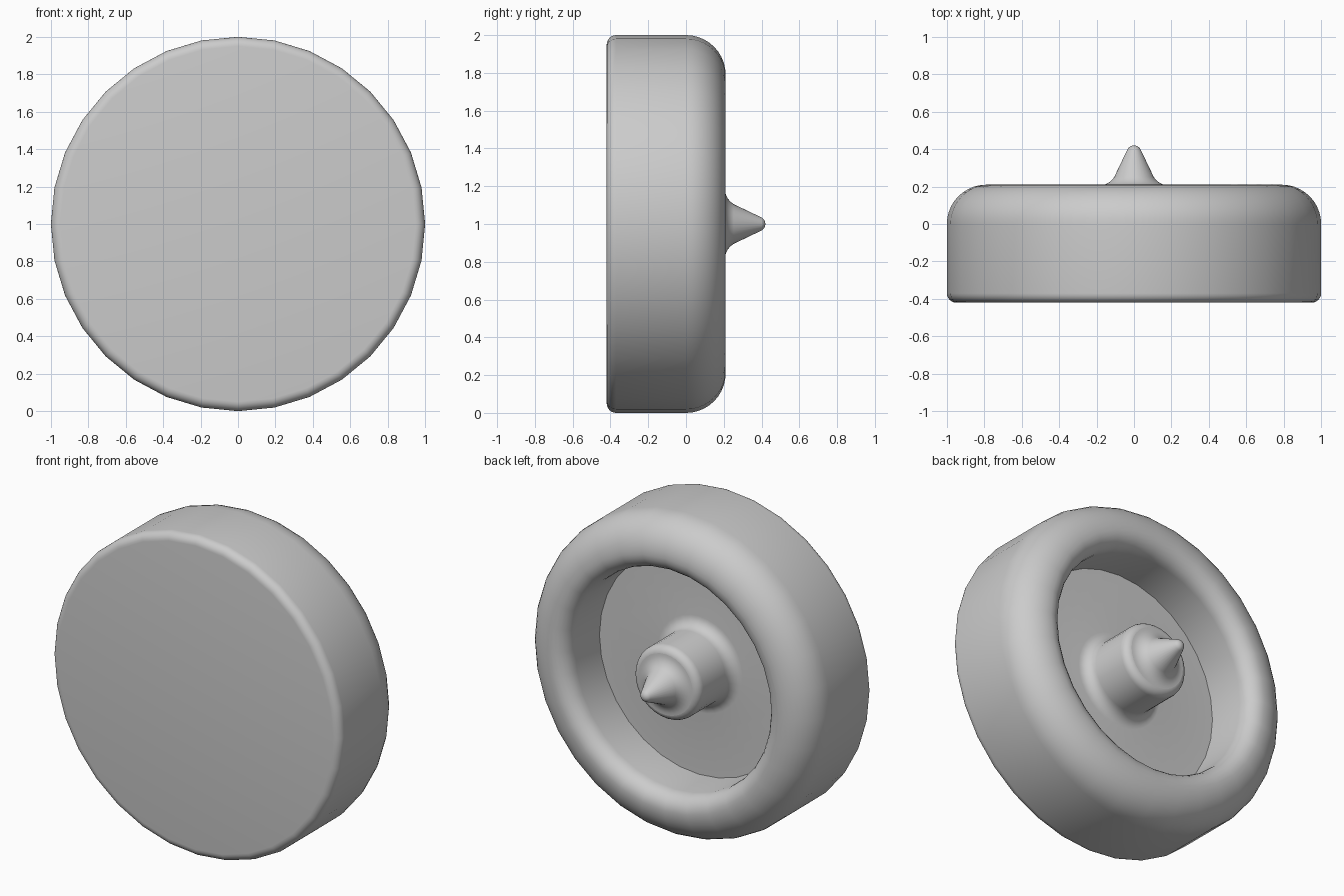
import bpy, bmesh, math
from mathutils import Matrix, Vector

cube = bpy.data.objects.get("Cube")
if cube:
    bpy.data.objects.remove(cube)

SEGMENTS = 32
grey = bpy.data.materials.new("plain_grey")
colour = (0.6, 0.6, 0.6, 1)
grey.use_nodes = True
grey.diffuse_color = colour
grey.node_tree.nodes["Principled BSDF"].inputs["Base Color"].default_value = colour


def arc(r, y, radius, start, end, steps=6):
    """Rounded corner of a profile, as (radius, y) points."""
    angles = [math.radians(start + (end - start) * i / steps) for i in range(steps + 1)]
    return [(r + radius * math.cos(a), y + radius * math.sin(a)) for a in angles]


def lathe(name, profile):
    """Spin a profile about the y axis through the wheel centre."""
    bm = bmesh.new()
    verts = [bm.verts.new((r, y, 0)) for r, y in profile]
    edges = [bm.edges.new(pair) for pair in zip(verts, verts[1:])]
    bmesh.ops.spin(bm, geom=verts + edges, cent=(0, 0, 0), axis=(0, 1, 0),
                   angle=math.tau, steps=SEGMENTS, use_duplicate=False)
    bmesh.ops.remove_doubles(bm, verts=bm.verts, dist=0.0005)
    bmesh.ops.recalc_face_normals(bm, faces=bm.faces)
    bmesh.ops.transform(bm, matrix=Matrix.Translation(Vector((0, 0, 1))), verts=bm.verts)
    mesh = bpy.data.meshes.new(name)
    bm.to_mesh(mesh)
    bm.free()
    mesh.materials.append(grey)
    obj = bpy.data.objects.new(name, mesh)
    bpy.context.collection.objects.link(obj)
    bpy.ops.object.select_all(action='DESELECT')
    obj.select_set(True)
    bpy.context.view_layer.objects.active = obj
    bpy.ops.object.shade_smooth_by_angle(angle=math.radians(35))


FLOOR = -0.13

# One closed body: flat front, rounded rim, recess, hub and pointed spike
profile = [(0, -0.42)]
profile += arc(0.95, -0.37, 0.05, -90, 0)           # front edge
profile += arc(0.79, 0, 0.21, 0, 90, 10)            # rim shoulder
profile += arc(0.79, 0.11, 0.1, 90, 180)            # recess lip
profile += [(0.69, FLOOR)]                          # recess wall
profile += arc(0.30, FLOOR + 0.07, 0.07, 270, 180)  # hub foot
profile += arc(0.18, 0.155, 0.05, 0, 90)            # hub shoulder
profile += arc(0.19, 0.305, 0.1, 270, 212)          # spike flare
profile += arc(0, 0.38, 0.04, 32, 90)               # spike tip
lathe("wheel_body", profile)
